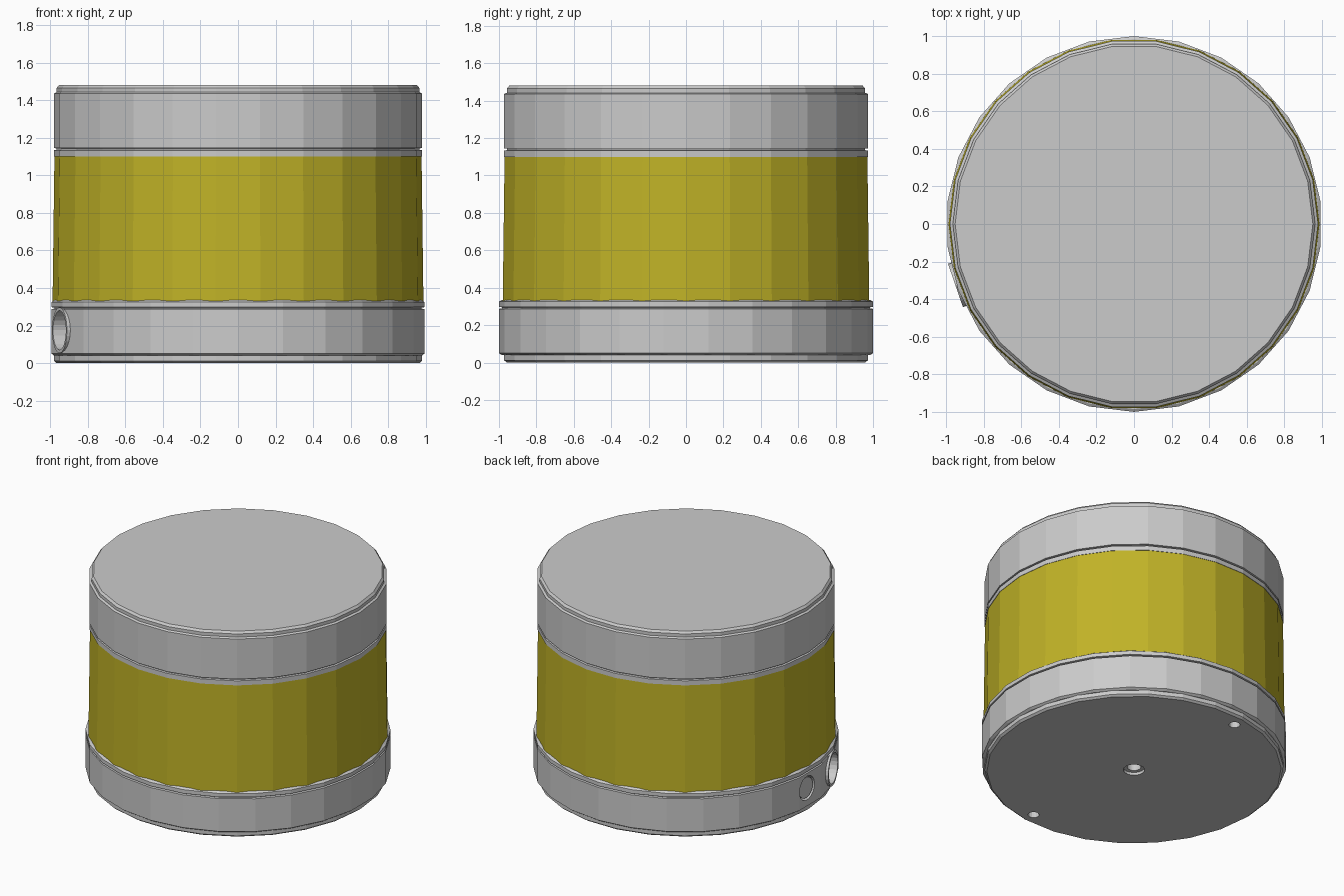
import bpy, bmesh, math
from mathutils import Matrix, Vector

if "Cube" in bpy.data.objects:
    bpy.data.objects.remove(bpy.data.objects["Cube"])

SIDES = 26


def finish(name, bm, mat=None):
    bmesh.ops.recalc_face_normals(bm, faces=bm.faces)
    me = bpy.data.meshes.new(name)
    bm.to_mesh(me)
    bm.free()
    ob = bpy.data.objects.new(name, me)
    bpy.context.collection.objects.link(ob)
    if mat:
        me.materials.append(mat)
    return ob


def lathe(name, profile, sides=SIDES, phase=0.0, mat=None, place=None, closed=False):
    """Revolve (radius, z) points around z; ends are capped unless the profile is closed."""
    bm = bmesh.new()
    rings = []
    for r, z in profile:
        angles = [phase + math.tau * i / sides for i in range(sides)]
        rings.append([bm.verts.new((r * math.cos(a), r * math.sin(a), z)) for a in angles])
    pairs = list(zip(rings, rings[1:]))
    if closed:
        pairs.append((rings[-1], rings[0]))
    else:
        bm.faces.new(rings[0])
        bm.faces.new(rings[-1])
    for a, b in pairs:
        for i in range(sides):
            j = (i + 1) % sides
            bm.faces.new((a[i], a[j], b[j], b[i]))
    if place:
        bm.transform(place)
    return finish(name, bm, mat)


def radial(azimuth, z):
    """Placement whose local z points outward from the body axis."""
    a = math.radians(azimuth)
    out = Vector((math.cos(a), math.sin(a), 0))
    return Matrix.Translation((0, 0, z)) @ out.to_track_quat('Z', 'Y').to_matrix().to_4x4()


def cut(ob, *cutters):
    for c in cutters:
        m = ob.modifiers.new("cut", 'BOOLEAN')
        m.object = c
        m.operation = 'DIFFERENCE'
        m.solver = 'EXACT'
        c.hide_render = True
    dg = bpy.context.evaluated_depsgraph_get()
    me = bpy.data.meshes.new_from_object(ob.evaluated_get(dg))
    ob.modifiers.clear()
    ob.data = me


yellow = bpy.data.materials.new("window_yellow")
yellow.diffuse_color = (0.53, 0.45, 0.02, 1)
yellow.use_nodes = True
yellow.node_tree.nodes["Principled BSDF"].inputs["Base Color"].default_value = yellow.diffuse_color

# Bottom mounting plate and base housing
plate = lathe("mounting_plate", [(0.965, 0), (0.98, 0.012), (0.98, 0.05)])
base = lathe("base_housing", [(0.985, 0.04), (1.0, 0.05), (1.0, 0.287), (0.985, 0.29),
                              (0.985, 0.295), (1.0, 0.298), (1.0, 0.325), (0.985, 0.335)],
             phase=math.pi / 2)

# Curved sensor window, slightly tapered
lathe("sensor_window", [(0.987, 0.33), (0.977, 1.10)], mat=yellow)

# Upper collar, top housing and lid
lathe("upper_collar", [(0.98, 1.10), (0.98, 1.133), (0.965, 1.135), (0.965, 1.143),
                       (0.98, 1.145), (0.98, 1.435), (0.967, 1.442)])
lathe("top_lid", [(0.965, 1.435), (0.965, 1.465), (0.952, 1.48)])

# Mounting holes in the underside
screw_hole = [(0.037, -0.1), (0.037, 0.12)]
holes = [lathe("mount_cutter", screw_hole, 16, place=Matrix.Translation((s * -0.125, s * 0.875, 0)))
         for s in (1, -1)]
centre = lathe("centre_cutter", [(0.07, -0.1), (0.07, 0.02), (0.045, 0.021), (0.045, 0.15)], 20)

# Side openings: cable port and plug recess
port_at, plug_at = radial(199, 0.175), radial(178, 0.18)
port = lathe("port_cutter", [(0.11, 0.78), (0.11, 1.2)], 24, place=port_at)
recess = lathe("plug_cutter", [(0.085, 0.95), (0.085, 1.2)], 24, place=plug_at)
cutters = holes + [centre, port, recess]
cut(plate, *holes, centre)
cut(base, *cutters)

# Rim around the cable port
lathe("cable_port_rim", [(0.105, 0.93), (0.105, 1.005), (0.122, 1.005), (0.122, 0.93)], 24,
      place=port_at, closed=True)

# Slotted plug in its recess
plug = lathe("slotted_plug", [(0.074, 0.93), (0.074, 0.985)], 24, place=plug_at)
bm = bmesh.new()
bmesh.ops.create_cube(bm, size=1)
bm.transform(plug_at @ Matrix.Translation((0, 0, 0.985)) @ Matrix.Diagonal((0.012, 0.2, 0.03, 1)))
slot = finish("slot_cutter", bm)
cut(plug, slot)

for c in cutters + [slot]:
    bpy.data.objects.remove(c)
